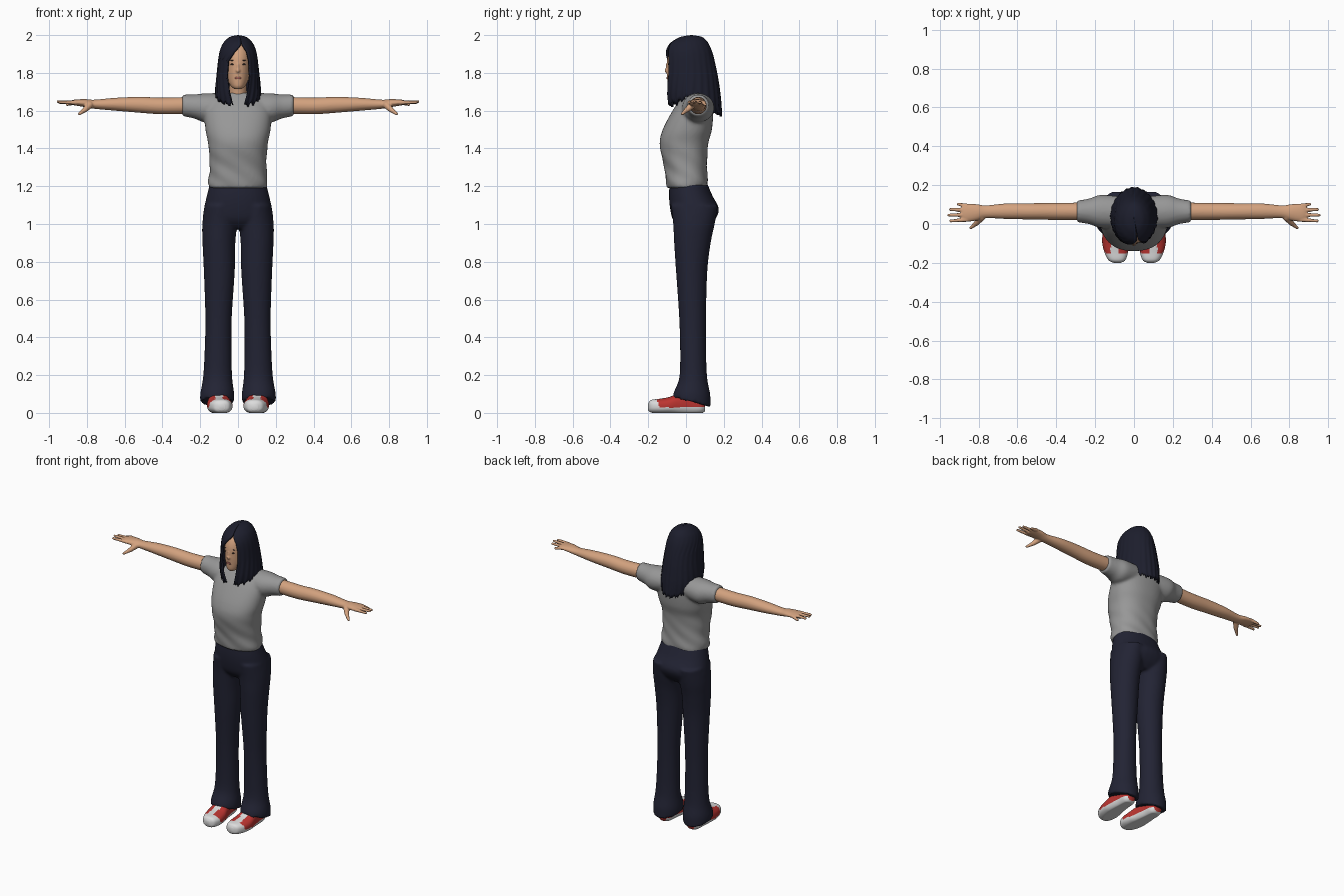
import bpy
import bmesh
import math
from mathutils import Matrix, Vector

if "Cube" in bpy.data.objects:
    bpy.data.objects.remove(bpy.data.objects["Cube"])


def material(name, r, g, b):
    m = bpy.data.materials.new(name)
    m.use_nodes = True
    m.diffuse_color = (r, g, b, 1)
    bsdf = m.node_tree.nodes["Principled BSDF"]
    bsdf.inputs["Base Color"].default_value = (r, g, b, 1)
    bsdf.inputs["Roughness"].default_value = 0.8
    return m


SKIN = material("skin", 0.65, 0.36, 0.21)
SHIRT = material("grey cotton", 0.31, 0.31, 0.31)
NAVY = material("navy cloth", 0.016, 0.017, 0.034)
HAIR = material("dark hair", 0.012, 0.013, 0.026)
WHITE = material("white rubber", 0.72, 0.72, 0.72)
RED = material("red canvas", 0.5, 0.035, 0.03)
LIPS = material("lips", 0.42, 0.14, 0.11)
EYES = material("eye brown", 0.06, 0.035, 0.03)


def curve_through(rows, steps):
    """Smooth the section table with Catmull-Rom interpolation."""
    out = []
    for i in range(len(rows) - 1):
        p = [rows[max(0, min(len(rows) - 1, i + k))] for k in (-1, 0, 1, 2)]
        for s in range(steps):
            t = s / steps
            out.append([b + 0.5 * t * (c - a + t * (2 * a - 5 * b + 4 * c - d + t * (3 * (b - c) + d - a)))
                        for a, b, c, d in zip(*p)])
    return out + [list(rows[-1])]


def loft(bm, axis, rows, side=1, n=32, power=2.0, steps=5):
    """Closed tube; each row is place on axis, two centres, two radii."""
    u_ax, v_ax = [k for k in range(3) if k != axis]
    rings = []
    for t, cu, cv, ru, rv in curve_through(rows, steps):
        ring = []
        for k in range(n):
            c, s = math.cos(math.tau * k / n), math.sin(math.tau * k / n)
            co = Vector()
            co[axis] = t
            co[u_ax] = cu + ru * math.copysign(abs(c) ** (2 / power), c)
            co[v_ax] = cv + rv * math.copysign(abs(s) ** (2 / power), s)
            co.x *= side
            ring.append(bm.verts.new(co))
        rings.append(ring)
    for a, b in zip(rings, rings[1:]):
        for k in range(n):
            bm.faces.new((a[k], a[(k + 1) % n], b[(k + 1) % n], b[k]))
    bm.faces.new(rings[0])
    bm.faces.new(rings[-1])
    return rings


def ball(bm, centre, size):
    m = Matrix.Translation(centre) @ Matrix.Diagonal((*size, 1))
    bmesh.ops.create_uvsphere(bm, u_segments=16, v_segments=10, radius=1, matrix=m)


def digit(bm, a, b, ra, rb):
    """Tapered rounded finger from a to b."""
    a, b = Vector(a), Vector(b)
    for k in range(13):
        r = ra + (rb - ra) * k / 12
        ball(bm, a.lerp(b, k / 12), (r, r, r))


def finish(name, bm, mats, voxel=0, smooth=4, fix=True):
    if fix:
        bmesh.ops.recalc_face_normals(bm, faces=bm.faces)
    mesh = bpy.data.meshes.new(name)
    bm.to_mesh(mesh)
    bm.free()
    for m in mats:
        mesh.materials.append(m)
    for p in mesh.polygons:
        p.use_smooth = True
    ob = bpy.data.objects.new(name, mesh)
    bpy.context.scene.collection.objects.link(ob)
    if voxel:
        r = ob.modifiers.new("blend", "REMESH")
        r.mode, r.voxel_size, r.use_smooth_shade = "VOXEL", voxel, True
        s = ob.modifiers.new("soften", "SMOOTH")
        s.factor, s.iterations = 0.5, smooth
    return ob


# Shirt: torso with soft folds, blended into the sleeves
bm = bmesh.new()
loft(bm, 2, [(1.19, 0, .005, .15, .105), (1.22, 0, .005, .157, .11), (1.3, 0, -.002, .15, .113),
             (1.42, 0, -.011, .157, .128), (1.5, 0, .007, .172, .13), (1.6, 0, .037, .176, .108),
             (1.66, 0, .055, .15, .085), (1.695, 0, .06, .09, .06)], n=64, power=2.3, steps=8)
for v in bm.verts:
    a = math.atan2(v.co.y, v.co.x)
    fold = 0.02 * math.sin(5 * a + 60 * v.co.z) * max(0, min(1, (1.45 - v.co.z) * 6))
    v.co.x *= 1 + fold
    v.co.y *= 1 + fold
for side in (1, -1):
    loft(bm, 0, [(.06, .06, 1.625, .08, .068), (.17, .065, 1.615, .085, .077),
                 (.23, .065, 1.622, .066, .064), (.295, .065, 1.628, .055, .057)], side)
finish("shirt", bm, [SHIRT], 0.009)

# Trousers: hips and flared legs with a slanted hem
bm = bmesh.new()
loft(bm, 2, [(1.23, 0, .01, .145, .096), (1.15, 0, .025, .165, .115), (1.08, 0, .045, .18, .129),
             (1.02, 0, .042, .182, .11), (.975, 0, .04, .13, .07)], power=2.2)
for side in (1, -1):
    legs = loft(bm, 2, [(1.1, .092, .045, .085, .125), (1.0, .097, .042, .092, .11),
                        (.9, .101, .034, .087, .097), (.75, .099, .03, .082, .083),
                        (.5, .103, .035, .07, .071), (.3, .106, .038, .072, .069),
                        (.18, .108, .038, .078, .075), (.1, .11, .03, .09, .098),
                        (.05, .11, .03, .089, .1)], side)
    for v in legs[-1]:
        v.co.z = .06 - .3 * (v.co.y - .03)
finish("trousers", bm, [NAVY], 0.009)

# Arms and hands
for side, name in ((1, "left_arm"), (-1, "right_arm")):
    bm = bmesh.new()
    loft(bm, 0, [(.25, .065, 1.628, .045, .045), (.4, .065, 1.625, .044, .044),
                 (.52, .065, 1.631, .042, .042), (.65, .066, 1.634, .04, .034),
                 (.76, .063, 1.634, .033, .024), (.81, .06, 1.64, .042, .021),
                 (.86, .058, 1.643, .046, .016), (.885, .058, 1.643, .038, .011)], side)
    for y0, x1, y1, z1 in ((.094, .905, .102, 1.632), (.072, .945, .075, 1.643),
                           (.047, .953, .046, 1.648), (.022, .943, .016, 1.645)):
        digit(bm, (side * .86, y0, 1.643), (side * x1, y1, z1), .0115, .008)
    digit(bm, (side * .785, .035, 1.63), (side * .81, .005, 1.605), .019, .014)
    digit(bm, (side * .81, .005, 1.605), (side * .84, -.02, 1.583), .013, .008)
    finish(name, bm, [SKIN], 0.0045, 3)

# Shoes: white sole, toe cap and tongue, red sides
for side, name in ((1, "left_shoe"), (-1, "right_shoe")):
    bm = bmesh.new()
    loft(bm, 1, [(-.2, .087, .032, .018, .018), (-.185, .088, .035, .044, .033),
                 (-.14, .092, .036, .062, .039), (-.09, .098, .04, .066, .044),
                 (-.04, .102, .048, .058, .055), (.02, .104, .052, .05, .06),
                 (.075, .105, .048, .046, .052), (.1, .105, .042, .03, .035)], side, 48, 2.5, 8)
    for v in bm.verts:
        v.co.z = max(0, v.co.z)
    for f in bm.faces:
        c = f.calc_center_median()
        tongue = abs(abs(c.x) - .1) < .02 and c.z > .06 and c.y < -.06
        f.material_index = int(c.z > .028 and c.y > -.15 + .3 * max(0, .06 - c.z) and not tongue)
    finish(name, bm, [WHITE, RED])

# Head, nose, ears and neck
bm = bmesh.new()
loft(bm, 2, [(1.714, 0, -.062, .018, .022), (1.73, 0, -.046, .038, .05), (1.77, 0, -.02, .058, .08),
             (1.82, 0, 0, .068, .102), (1.88, 0, .01, .073, .108), (1.93, 0, .015, .065, .09),
             (1.97, 0, .02, .035, .05)])
loft(bm, 2, [(1.6, 0, .055, .06, .055), (1.68, 0, .045, .048, .05), (1.78, 0, .03, .045, .05)])
ball(bm, (0, -.101, 1.812), (.012, .014, .011))
ball(bm, (0, -.099, 1.83), (.007, .01, .025))
for side in (1, -1):
    ball(bm, (side * .07, .01, 1.83), (.01, .018, .03))
head = finish("head", bm, [SKIN], 0.005, 3)

# Thin face details set on the skin surface
bpy.context.view_layer.update()
skin = head.evaluated_get(bpy.context.evaluated_depsgraph_get())


def face_plate(name, mat, spots, w, h):
    bm = bmesh.new()
    for x, z in spots:
        hit, where, _, _ = skin.ray_cast(Vector((x, -1, z)), Vector((0, 1, 0)))
        ball(bm, where if hit else (x, -.095, z), (w, .004, h))
    finish(name, bm, [mat])


face_plate("eyes", EYES, [(.029, 1.845), (-.029, 1.845)], .011, .0045)
face_plate("eyebrows", EYES, [(.03, 1.866), (-.03, 1.866)], .015, .002)
face_plate("lips", LIPS, [(0, 1.773)], .019, .006)


# Hair: one open shell, parted in front, with ragged ends
def sample(table, z):
    for a, b in zip(table, table[1:]):
        if z >= b[0]:
            t = min(1, (a[0] - z) / (a[0] - b[0]))
            return [p + (q - p) * t for p, q in zip(a, b)]
    return table[-1]


# height, half width, front, back
OUTLINE = curve_through([(2.0, .002, .028, .032), (1.992, .04, -.025, .08), (1.975, .063, -.06, .105),
                         (1.95, .083, -.09, .122), (1.9, .1, -.112, .142), (1.8, .112, -.117, .165),
                         (1.7, .121, -.112, .18), (1.64, .118, -.1, .186), (1.54, .1, -.09, .192)], 4)
# height, half opening, sideways turn of the parting
OPENING = [(2.0, 0, .25), (1.955, .002, .25), (1.91, .036, .16), (1.86, .058, .03), (1.78, .062, 0),
           (1.7, .05, 0), (1.62, .028, 0)]
COLS, ROWS = 96, 30
bm = bmesh.new()
grid = []
for r in range(ROWS + 1):
    t = (r / ROWS) ** 1.7
    _, half, turn = sample(OPENING, 2 - .37 * t)
    gap = math.asin(min(.9, half / sample(OUTLINE, 2 - .37 * t)[1]))
    line = []
    for c in range(COLS + 1):
        a = gap + turn + (math.tau - 2 * gap) * c / COLS
        ca = math.cos(a)
        end = 1.68 - .052 * max(ca, 0) - .1 * max(-ca, 0) ** .7
        end += .018 * math.sin(c * 1.9) * math.cos(c * .7)
        z = 2 - (2 - end) * t
        _, rx, front, back = sample(OUTLINE, z)
        lock = 1 + .018 * t * math.sin(c * 1.3)
        line.append(bm.verts.new((rx * lock * math.sin(a),
                                  (front + back) / 2 - (back - front) / 2 * lock * ca, z)))
    grid.append(line)
for up, low in zip(grid, grid[1:]):
    for c in range(COLS):
        bm.faces.new((up[c], low[c], low[c + 1], up[c + 1]))
hair = finish("hair", bm, [HAIR], fix=False)
shell = hair.modifiers.new("thickness", "SOLIDIFY")
shell.thickness, shell.offset = 0.012, -1
